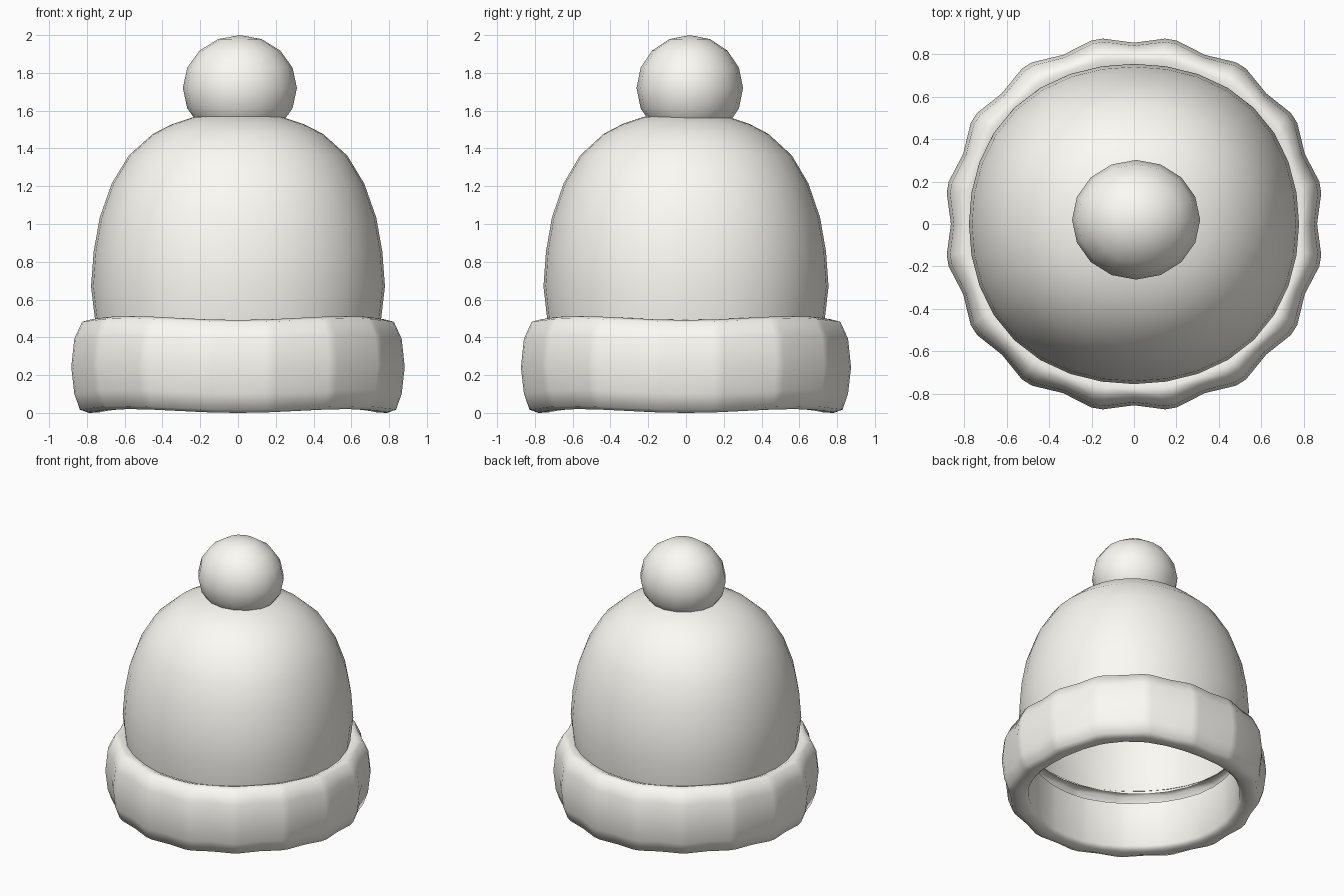
import bpy, bmesh
from math import sin, cos, pi, radians
from mathutils import Matrix

if "Cube" in bpy.data.objects:
    bpy.data.objects.remove(bpy.data.objects["Cube"])

CREAM = bpy.data.materials.new("cream_wool")
CREAM.diffuse_color = (.98, .97, .915, 1)
CREAM.use_nodes = True
CREAM.node_tree.nodes["Principled BSDF"].inputs["Base Color"].default_value = CREAM.diffuse_color


def finish(name, bm, angle=35):
    bmesh.ops.recalc_face_normals(bm, faces=bm.faces)
    mesh = bpy.data.meshes.new(name)
    bm.to_mesh(mesh)
    bm.free()
    mesh.materials.append(CREAM)
    ob = bpy.data.objects.new(name, mesh)
    bpy.context.collection.objects.link(ob)
    bpy.ops.object.select_all(action='DESELECT')
    bpy.context.view_layer.objects.active = ob
    ob.select_set(True)
    bpy.ops.object.shade_smooth_by_angle(angle=radians(angle))
    return ob


def lathe(name, profile, columns, y_scale, square, wave=0.0, cap=None, angle=35):
    """Revolve (radius, z, rib depth) points over (degrees, is_valley) columns,
    bulging slightly at the diagonals so the plan is a soft square."""
    bm = bmesh.new()
    rows = []
    n = len(columns)
    for r, z, rib in profile:
        row = []
        for deg, valley in columns:
            a = radians(deg)
            rr = (r - rib * valley) * (1 + square * (1 - cos(4 * a)))
            row.append(bm.verts.new((rr * cos(a), rr * sin(a) * y_scale,
                                     z - wave * cos(4 * a))))
        rows.append(row)
    for lo, hi in zip(rows, rows[1:]):
        for i in range(n):
            j = (i + 1) % n
            bm.faces.new((lo[i], lo[j], hi[j], hi[i]))
    if cap is not None:
        top = bm.verts.new((0, 0, cap))
        for i in range(n):
            bm.faces.new((rows[-1][i], rows[-1][(i + 1) % n], top))
    return finish(name, bm, angle)


# Crown: open-bottomed knitted dome
crown = [(.755, .475), (.778, .67), (.764, .855), (.732, 1.034), (.668, 1.215),
         (.578, 1.363), (.45, 1.477), (.345, 1.53), (.233, 1.567)]
lathe("crown", [(r, z, 0) for r, z in crown], [(i * 11.25, 0) for i in range(32)],
      .97, .013, cap=1.595)

# Folded brim: ribbed sheet rolled over the outside and tucked up inside
brim = [(.745, .485, 0), (.79, .502, .008), (.835, .49, .02), (.877, .40, .028),
        (.893, .25, .03), (.877, .11, .028), (.847, .025, .02), (.80, .010, .01),
        (.735, .012, 0), (.712, .035, 0), (.710, .37, 0)]
ribs = [(22.5 * k + d, v) for k in range(16) for d, v in ((0, 1), (9.5, 0), (13, 0))]
lathe("brim", brim, ribs, .99, .010, wave=.010, angle=80)

# Pom-pom
bm = bmesh.new()
bmesh.ops.create_uvsphere(bm, u_segments=16, v_segments=8, radius=1)
bmesh.ops.transform(bm, verts=bm.verts, matrix=Matrix.Translation((.01, .02, 1.72))
                    @ Matrix.Diagonal((.302, .282, .28, 1)))
finish("pompom", bm, 60)
